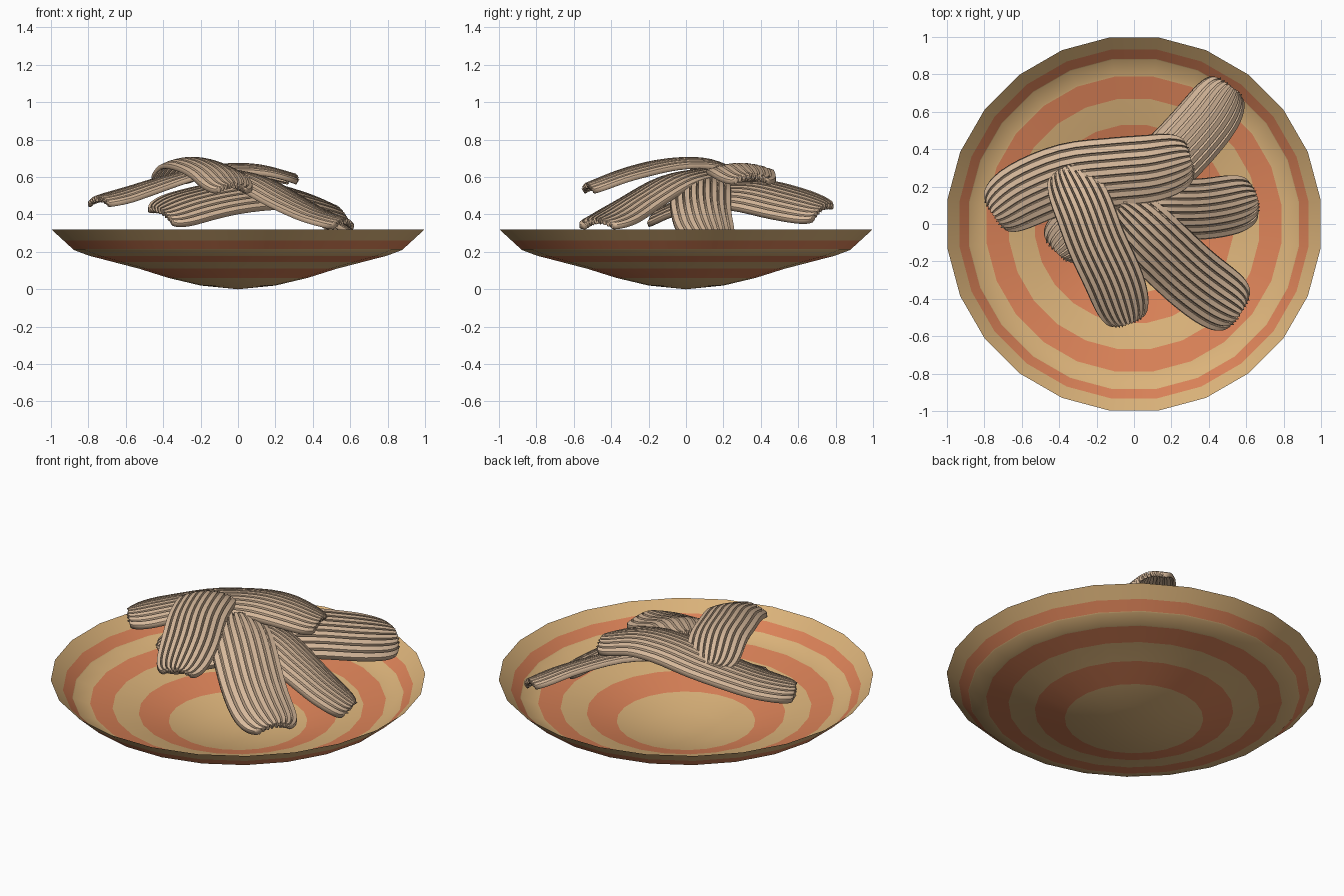
import bpy, bmesh, math
from mathutils import Vector

if "Cube" in bpy.data.objects:
    bpy.data.objects.remove(bpy.data.objects["Cube"])


def material(name, rgb):
    m = bpy.data.materials.new(name)
    m.use_nodes = True
    m.diffuse_color = (*rgb, 1)
    m.node_tree.nodes["Principled BSDF"].inputs["Base Color"].default_value = (*rgb, 1)
    return m


TAN = material("sand_tan", (0.71, 0.45, 0.195))
ORANGE = material("terracotta_orange", (0.71, 0.225, 0.098))
BEIGE = material("pale_beige", (0.70, 0.50, 0.34))


def finish(bm, name, mats, angle):
    me = bpy.data.meshes.new(name)
    bm.to_mesh(me)
    bm.free()
    ob = bpy.data.objects.new(name, me)
    bpy.context.collection.objects.link(ob)
    for m in mats:
        me.materials.append(m)
    bpy.ops.object.select_all(action="DESELECT")
    ob.select_set(True)
    bpy.context.view_layer.objects.active = ob
    bpy.ops.object.shade_smooth_by_angle(angle=math.radians(angle))
    return ob


def interp(points, t):
    for (a, za), (b, zb) in zip(points, points[1:]):
        if t <= b:
            return za + (zb - za) * (t - a) / (b - a)
    return points[-1][1]


# Bowl: thin turned shell, stripes split at ring edges
PROFILE = [(0, 0), (0.2, 0.02), (0.37, 0.06), (0.53, 0.11), (0.8, 0.18), (0.88, 0.21), (1, 0.32)]
STRIPES = [0.37, 0.53, 0.67, 0.79, 0.885, 0.935, 1]
SEGMENTS = 24


def bowl():
    bm = bmesh.new()
    radii = sorted({r for r, z in PROFILE[1:]} | set(STRIPES))
    centre = bm.verts.new((0, 0, 0))
    prev = None
    for r in radii:
        z = interp(PROFILE, r)
        angles = [math.tau * (i + 0.5) / SEGMENTS for i in range(SEGMENTS)]
        scale = r * 1.006
        ring = [bm.verts.new((scale * math.cos(a), scale * math.sin(a), z)) for a in angles]
        band = next(i for i, s in enumerate(STRIPES) if r <= s + 1e-6)
        for i in range(SEGMENTS):
            j = (i + 1) % SEGMENTS
            corners = [prev[i], ring[i], ring[j], prev[j]] if prev else [centre, ring[i], ring[j]]
            bm.faces.new(corners).material_index = band % 2
        prev = ring
    finish(bm, "bowl", [TAN, ORANGE], 60)


def spline(pts, t):
    # Catmull-Rom through the path points
    n = len(pts) - 1
    i = min(int(t * n), n - 1)
    f = t * n - i
    b, c = pts[i], pts[i + 1]
    a = pts[i - 1] if i else b * 2 - c
    d = pts[i + 2] if i + 2 <= n else c * 2 - b
    return 0.5 * (2 * b + (c - a) * f + (2 * a - 5 * b + 4 * c - d) * f * f
                  + (3 * b - a - 3 * c + d) * f ** 3)


# Ridged strip: fluted, arched cross-section swept along a path with rounded ends
RIDGES = 9
STEPS = 28


def strip(name, path, width, roll=0.0, depth=0.022, crown=0.04):
    pts = [Vector(p) for p in path]
    section = []
    for k in range(RIDGES):
        for du, h in ((0.04, 0), (0.16, 1), (0.84, 1), (0.96, 0)):
            section.append((2 * (k + du) / RIDGES - 1, h))
    bm = bmesh.new()
    rows = []
    for s in range(STEPS + 1):
        t = 0.5 - 0.5 * math.cos(math.pi * s / STEPS)
        p = spline(pts, t)
        tangent = (spline(pts, min(t + 0.02, 1)) - spline(pts, max(t - 0.02, 0))).normalized()
        side = tangent.cross(Vector((0, 0, 1))).normalized()
        up = side.cross(tangent)
        side, up = (side * math.cos(roll) - up * math.sin(roll),
                    up * math.cos(roll) + side * math.sin(roll))
        e = abs(2 * t - 1)
        half = width / 2 * (0.5 + 0.5 * (1 - e ** 5) ** 0.5)
        rows.append([bm.verts.new(p + side * u * half
                                  + up * (crown * (0.5 - u * u) + depth * (h - 1)))
                     for u, h in section])
    for a, b in zip(rows, rows[1:]):
        for i in range(len(section) - 1):
            bm.faces.new((a[i], a[i + 1], b[i + 1], b[i]))
    ob = finish(bm, name, [BEIGE], 30)
    mod = ob.modifiers.new("thickness", "SOLIDIFY")
    mod.thickness = 0.012
    mod.offset = -1


bowl()
strip("long_lower_strip", [(-0.41, -0.15, 0.41), (-0.25, -0.02, 0.47), (-0.02, 0.14, 0.52),
                           (0.2, 0.33, 0.53), (0.4, 0.55, 0.48), (0.52, 0.73, 0.43)], 0.36, 0.4)
strip("right_strip", [(-0.12, 0.08, 0.6), (0.15, 0.08, 0.57), (0.35, 0.08, 0.47),
                      (0.5, 0.1, 0.37), (0.65, 0.14, 0.27)], 0.33)
strip("back_cross_strip", [(-0.75, 0.05, 0.48), (-0.58, 0.16, 0.53), (-0.35, 0.25, 0.6),
                           (-0.1, 0.28, 0.65), (0.1, 0.3, 0.65), (0.3, 0.35, 0.6)], 0.37)
strip("front_right_strip", [(-0.08, 0.09, 0.63), (0.09, -0.08, 0.59), (0.29, -0.27, 0.48),
                            (0.43, -0.38, 0.41), (0.57, -0.47, 0.36)], 0.36)
strip("front_strip", [(-0.37, 0.3, 0.6), (-0.28, 0.11, 0.68), (-0.2, -0.1, 0.68),
                      (-0.1, -0.32, 0.63), (-0.03, -0.53, 0.55)], 0.32)
